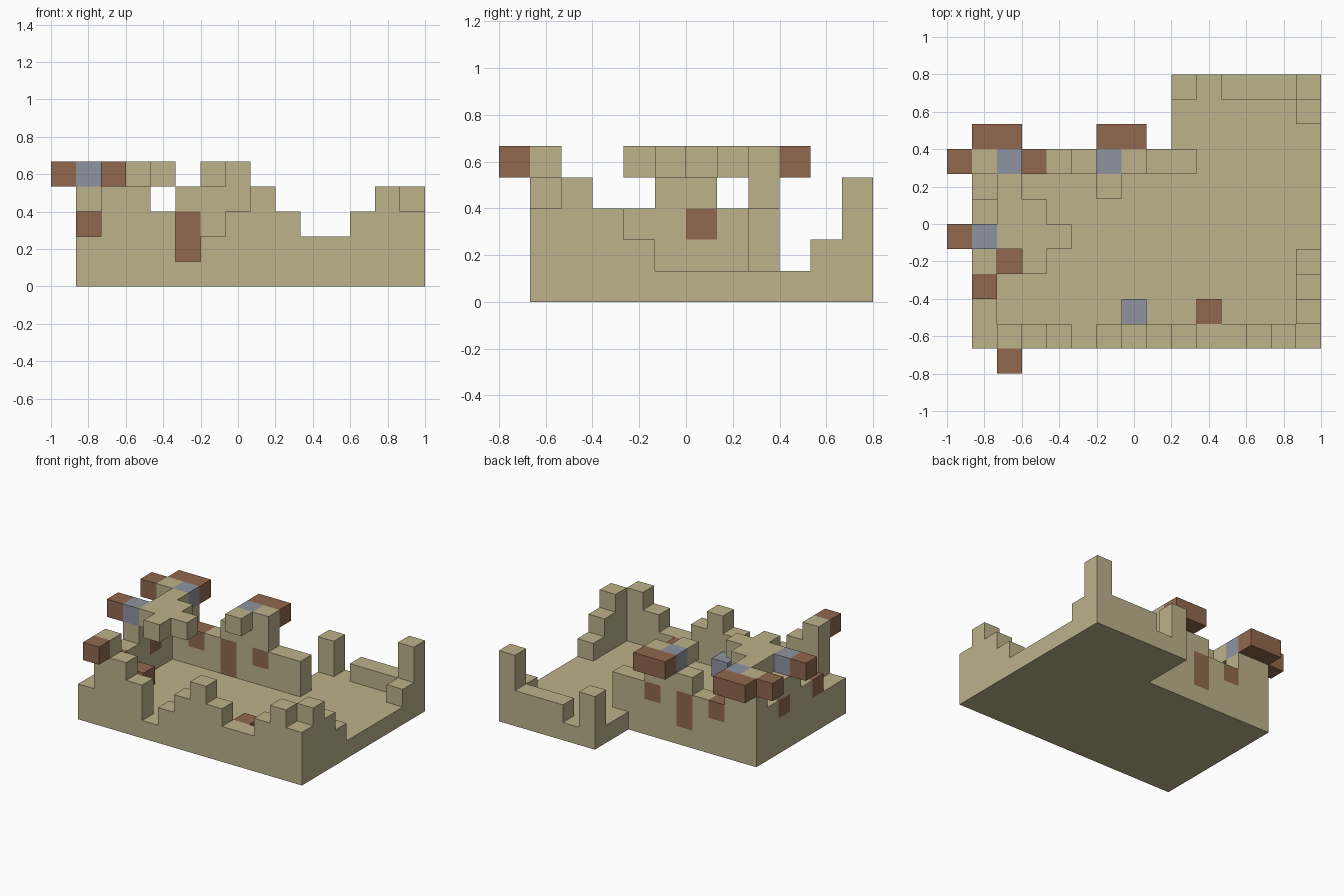
import bpy, bmesh
from mathutils import Vector

cube = bpy.data.objects.get("Cube")
if cube:
    bpy.data.objects.remove(cube, do_unlink=True)

UNIT = 2 / 15
ORIGIN = Vector((-1, -0.8, 0))


def material(name, rgb):
    m = bpy.data.materials.new(name)
    m.use_nodes = True
    m.diffuse_color = (*rgb, 1)
    m.node_tree.nodes["Principled BSDF"].inputs["Base Color"].default_value = (*rgb, 1)
    return m


MATERIALS = [material("sandstone", (0.51, 0.445, 0.26)),
             material("brown_wood", (0.28, 0.14, 0.077)),
             material("blue_grey", (0.275, 0.296, 0.352))]
SAND, BROWN, BLUE = range(3)

parts = {}      # part name -> {cell: colour}


def columns(name, start, step, heights):
    """A run of block columns standing on the floor, one digit per column."""
    cells = parts.setdefault(name, {})
    for n, h in enumerate(heights):
        for k in range(1, int(h)):
            cells[(start[0] + n * step[0], start[1] + n * step[1], k)] = SAND


def blocks(name, colour, *cells):
    parts.setdefault(name, {}).update({c: colour for c in cells})


# Floor slab: main room plus the wing at the back
blocks("floor", SAND, *[(i, j, 0) for i in range(1, 15) for j in range(1, 12)
                        if j < 9 or i > 8])

# Broken walls
columns("front_wall", (1, 1), (1, 0), "25431234322343")
columns("right_wall", (1, 2), (0, 1), "233443")
columns("back_wall", (1, 8), (1, 0), "543344533")
columns("wing_back_wall", (9, 11), (1, 0), "312224")
columns("left_wall", (14, 2), (0, 1), "432111112")

# Shutters and door flush in the walls
blocks("back_wall", BROWN, (3, 8, 2), (5, 8, 1), (5, 8, 2), (7, 8, 2))
blocks("right_wall", BROWN, (1, 3, 2), (1, 6, 2))

# Roof remains on the top level
TOP = 4
blocks("roof_remains", SAND, *[(i, j, TOP) for i, j in
       ((2, 5), (2, 6), (2, 7), (3, 4), (3, 5), (3, 6), (4, 5))])
blocks("roof_stub", SAND, (6, 7, TOP))
blocks("roof_metal", BLUE, (1, 5, TOP), (2, 8, TOP), (6, 8, TOP))
blocks("roof_beams", BROWN, (0, 5, TOP), (0, 8, TOP), (1, 9, TOP), (2, 9, TOP),
       (6, 9, TOP), (7, 9, TOP), (2, 0, TOP))

# Crates on the floor
blocks("wooden_crates", BROWN, (2, 4, 1), (10, 2, 1))
blocks("metal_crate", BLUE, (7, 2, 1))

occupied = {c for cells in parts.values() for c in cells}


def build(name, cells):
    """Make the outer faces of a part, leaving out faces against other blocks."""
    bm = bmesh.new()
    for cell, colour in cells.items():
        for axis in range(3):
            for side in (0, 1):
                n = Vector((0, 0, 0))
                n[axis] = 2 * side - 1
                base = Vector(cell)
                if tuple(int(v) for v in base + n) in occupied:
                    continue
                u, v = Vector((0, 0, 0)), Vector((0, 0, 0))
                u[(axis + 1) % 3] = v[(axis + 2) % 3] = 1
                base[axis] += side
                ring = [base, base + u, base + u + v, base + v]
                if not side:
                    ring.reverse()
                face = bm.faces.new([bm.verts.new(ORIGIN + p * UNIT) for p in ring])
                face.material_index = colour
    bmesh.ops.remove_doubles(bm, verts=bm.verts[:], dist=0.001)
    bmesh.ops.dissolve_limit(bm, angle_limit=0.01, verts=bm.verts[:],
                             edges=bm.edges[:], delimit={'MATERIAL'})
    mesh = bpy.data.meshes.new(name)
    bm.to_mesh(mesh)
    bm.free()
    for m in MATERIALS:
        mesh.materials.append(m)
    bpy.context.collection.objects.link(bpy.data.objects.new(name, mesh))


for part_name, part_cells in parts.items():
    build(part_name, part_cells)
